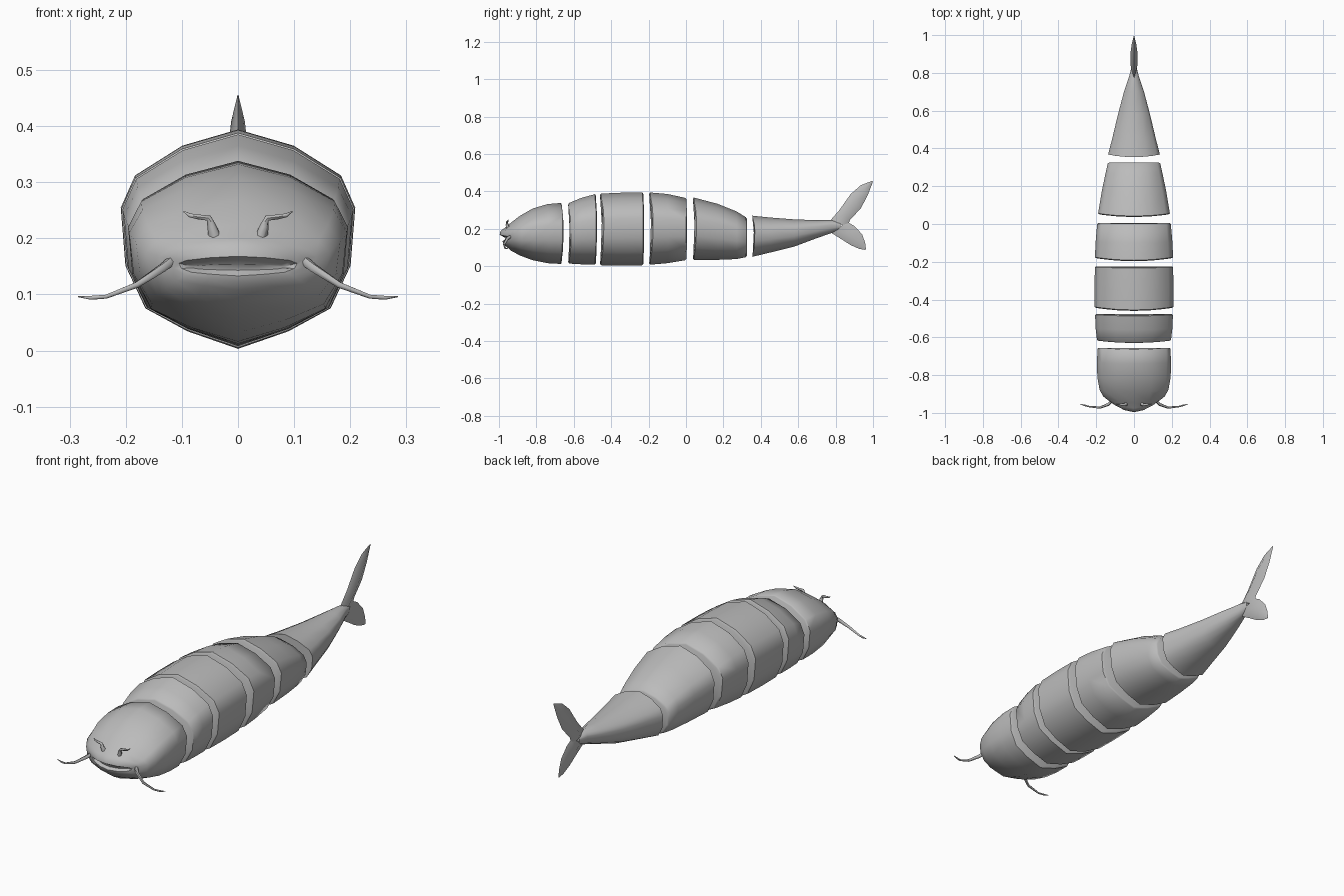
import bpy, math
from mathutils import Vector

cube = bpy.data.objects.get("Cube")
if cube:
    bpy.data.objects.remove(cube, do_unlink=True)

grey = bpy.data.materials.new("soft_grey")
grey.use_nodes = True
grey.diffuse_color = (0.5, 0.5, 0.5, 1)
grey.node_tree.nodes["Principled BSDF"].inputs["Base Color"].default_value = (0.5, 0.5, 0.5, 1)


def loft(name, rings, angle=50):
    """Skin equal-sized rings of points and cap both ends."""
    n = len(rings[0])
    verts = [p for r in rings for p in r]
    faces = [(k * n + i, k * n + (i + 1) % n, (k + 1) * n + (i + 1) % n, (k + 1) * n + i)
             for k in range(len(rings) - 1) for i in range(n)]
    faces += [tuple(range(n))[::-1], tuple(range(len(verts) - n, len(verts)))]
    mesh = bpy.data.meshes.new(name)
    mesh.from_pydata(verts, [], faces)
    mesh.materials.append(grey)
    obj = bpy.data.objects.new(name, mesh)
    bpy.context.collection.objects.link(obj)
    bpy.ops.object.select_all(action='DESELECT')
    obj.select_set(True)
    bpy.context.view_layer.objects.active = obj
    bpy.ops.object.mode_set(mode='EDIT')
    bpy.ops.mesh.select_all(action='SELECT')
    bpy.ops.mesh.normals_make_consistent(inside=False)
    bpy.ops.object.mode_set(mode='OBJECT')
    bpy.ops.object.shade_smooth_by_angle(angle=math.radians(angle))
    return obj


# Body cross-section, as fractions of half width and height
HALF = [(0, 1), (.48, .925), (.88, .79), (1, .645), (.96, .38), (.79, .185), (.43, .08), (0, 0)]
SECTION = HALF + [(-x, z) for x, z in HALF[-2:0:-1]]


def ring(y, w, top, bottom, bend=0.0, slant=0.0):
    return [Vector((x * w, y + bend * x * x + slant * (1 - z), bottom + z * (top - bottom)))
            for x, z in SECTION]


def inset(y, w, top, bottom, bend=0.0):
    return ring(y, w - .008, top - .008, bottom + .008, bend)


# Body segments: (y, half width, top, bottom, bend) along each one
segments = {
    "neck_segment": [(-.63, .196, .338, .014, .012), (-.56, .203, .365, .01, .006),
                     (-.482, .206, .385, .008, .006)],
    "front_body_segment": [(-.46, .208, .388, .005, .016), (-.34, .209, .393, .003, .006),
                           (-.228, .207, .394, .005, .004)],
    "middle_body_segment": [(-.197, .207, .394, .008, .016), (-.1, .203, .386, .016, .006),
                            (.002, .195, .365, .032, .004)],
    "rear_body_segment": [(.037, .19, .367, .034, .014), (.17, .17, .333, .034, .006),
                          (.27, .15, .293, .038, .002), (.325, .139, .262, .048, 0)],
}
for name, s in segments.items():
    (y0, *a), (y1, *b) = s[0], s[-1]
    loft(name, [inset(y0, *a)] + [ring(y0 + .005, *a)] + [ring(*r) for r in s[1:-1]]
         + [ring(y1 - .005, *b)] + [inset(y1, *b)])

# Tail stalk, narrowing to the fin
stalk = [(.354, .137, .27, .05, .014), (.45, .115, .26, .073, .004), (.58, .085, .25, .105, 0),
         (.7, .053, .246, .15, 0), (.78, .026, .246, .178, 0), (.825, .015, .235, .195, 0)]
loft("tail_stalk", [ring(*r) for r in stalk])

# Head, ending in thick lips around a recessed mouth
head = [(-.665, .186, .333, .018, .01, 0), (-.67, .193, .338, .012, .01, 0),
        (-.74, .196, .332, .016, .006, 0), (-.82, .194, .308, .032, .008, 0),
        (-.89, .182, .268, .058, .012, 0), (-.945, .163, .225, .085, .03, .006),
        (-.975, .14, .2, .108, .04, .012), (-.992, .12, .188, .122, .042, .015),
        (-.996, .105, .168, .133, .04, .015), (-.972, .085, .154, .143, .03, .004)]
loft("head", [ring(*r) for r in head])


def fin(name, stations):
    """Diamond-section fin lobe from leading and trailing edge points."""
    rings = []
    for (ly, lz), (ty, tz), t in stations:
        my, mz = .55 * ly + .45 * ty, .55 * lz + .45 * tz
        rings.append([Vector(p) for p in ((0, ly, lz), (t, my, mz), (0, ty, tz), (-t, my, mz))])
    loft(name, rings)


fin("upper_tail_fin", [((.77, .243), (.865, .21), .013), ((.82, .3), (.875, .245), .019),
                       ((.88, .385), (.935, .31), .019), ((.935, .433), (.972, .38), .012),
                       ((.995, .456), (1, .453), .001)])
fin("lower_tail_fin", [((.77, .182), (.865, .235), .013), ((.83, .145), (.9, .215), .018),
                       ((.88, .113), (.942, .17), .013), ((.925, .093), (.958, .125), .007),
                       ((.958, .087), (.962, .092), .001)])


def tube(name, path, sides=6):
    """Tapered whisker through (x, y, z, radius) points."""
    pts = [Vector(p[:3]) for p in path]
    rings = []
    for i, p in enumerate(pts):
        d = pts[min(i + 1, len(pts) - 1)] - pts[max(i - 1, 0)]
        q = d.to_track_quat('Z', 'Y')
        rings.append([p + q @ Vector((math.cos(a), math.sin(a), 0)) * path[i][3]
                      for a in (math.tau * k / sides for k in range(sides))])
    loft(name, rings, 60)


for side, s in (("left", 1), ("right", -1)):
    # Long mouth whisker
    tube(side + "_mouth_whisker", [(s * x, y, z, r) for x, y, z, r in (
        (.112, -.93, .165, .009), (.135, -.955, .147, .008), (.18, -.972, .117, .006),
        (.235, -.967, .096, .004), (.262, -.96, .094, .004), (.285, -.953, .096, .001))])
    # Short nostril whisker
    tube(side + "_nostril_whisker", [(s * x, y, z, r) for x, y, z, r in (
        (.041, -.95, .2, .012), (.047, -.957, .222, .008), (.052, -.957, .236, .006),
        (.07, -.955, .238, .005), (.086, -.953, .241, .004), (.097, -.95, .248, .001))])
    # Lens-shaped eye
    bpy.ops.mesh.primitive_uv_sphere_add(segments=16, ring_count=8, radius=1,
                                         location=(s * .148, -.87, .208))
    eye = bpy.context.object
    eye.name = side + "_eye"
    eye.scale = (.025, .025, .014)
    eye.rotation_euler = Vector((s * .65, -.32, .65)).to_track_quat('Z', 'Y').to_euler()
    eye.data.materials.append(grey)
    bpy.ops.object.shade_smooth()
